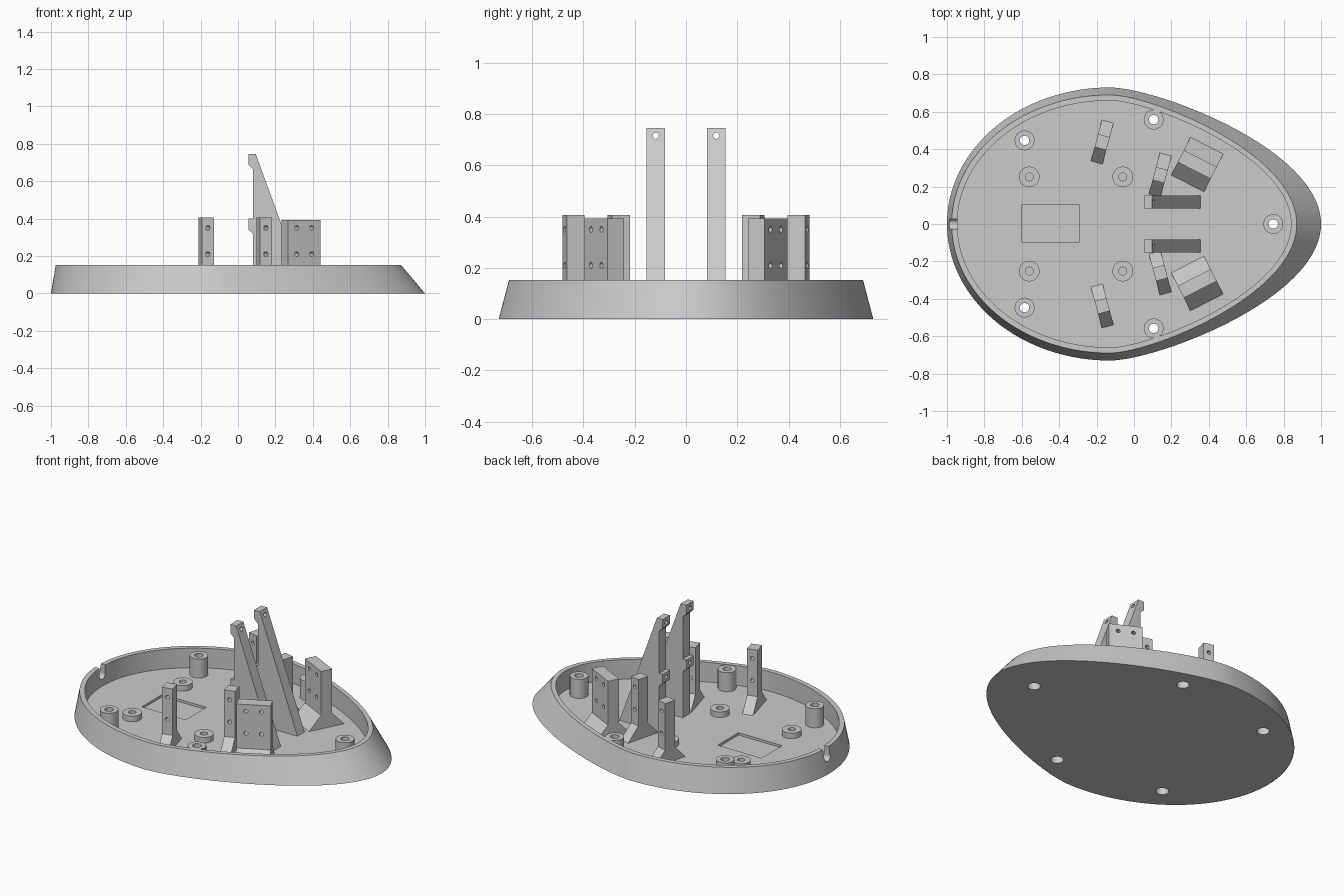
import bpy, bmesh, math
from mathutils import Matrix

cube = bpy.data.objects.get("Cube")
if cube:
    bpy.data.objects.remove(cube)

mat = bpy.data.materials.new("plain_grey")
mat.use_nodes = True
grey = (0.6, 0.6, 0.6, 1)
mat.diffuse_color = grey
next(n for n in mat.node_tree.nodes if n.type == 'BSDF_PRINCIPLED').inputs["Base Color"].default_value = grey

FLOOR, RIM = 0.03, 0.153


def make(name, bm, matrix=Matrix()):
    bmesh.ops.recalc_face_normals(bm, faces=bm.faces)
    bm.transform(matrix)
    me = bpy.data.meshes.new(name)
    bm.to_mesh(me)
    bm.free()
    me.materials.append(mat)
    ob = bpy.data.objects.new(name, me)
    bpy.context.collection.objects.link(ob)
    return ob


def cylinder(name, x, y, z0, z1, r, matrix=Matrix()):
    bm = bmesh.new()
    bmesh.ops.create_cone(bm, cap_ends=True, segments=40, radius1=r, radius2=r, depth=z1 - z0)
    bm.transform(Matrix.Translation((x, y, (z0 + z1) / 2)))
    return make(name, bm, matrix)


def box(name, x0, x1, y0, y1, z0, z1):
    bm = bmesh.new()
    bmesh.ops.create_cube(bm, size=1)
    size = Matrix.Diagonal((x1 - x0, y1 - y0, z1 - z0, 1))
    return make(name, bm, Matrix.Translation(((x0 + x1) / 2, (y0 + y1) / 2, (z0 + z1) / 2)) @ size)


def prism(name, profile, width, matrix):
    """Extrude a (y, z) profile along x, centred."""
    bm = bmesh.new()
    face = bm.faces.new([bm.verts.new((-width / 2, y, z)) for y, z in profile])
    ext = bmesh.ops.extrude_face_region(bm, geom=[face])
    verts = [v for v in ext["geom"] if isinstance(v, bmesh.types.BMVert)]
    bmesh.ops.translate(bm, verts=verts, vec=(width, 0, 0))
    return make(name, bm, matrix)


def cut(ob, cutter):
    cutter.hide_render = True
    mod = ob.modifiers.new("cut", 'BOOLEAN')
    mod.operation, mod.solver, mod.object = 'DIFFERENCE', 'EXACT', cutter
    bpy.context.view_layer.objects.active = ob
    bpy.ops.object.modifier_apply(modifier=mod.name)
    bpy.data.objects.remove(cutter)


def smooth(ob):
    bpy.ops.object.select_all(action='DESELECT')
    ob.select_set(True)
    bpy.context.view_layer.objects.active = ob
    bpy.ops.object.shade_smooth_by_angle(angle=math.radians(30))


# Egg outline: half ellipse on the blunt end, Bezier on the pointed end
def egg(left, right, w, n=40):
    c = -0.13
    half = []
    for i in range(n):
        t, s = i / n, 1 - i / n
        x = s**3 * right + 3 * s * s * t * right + 3 * s * t * t * (c + 0.22 * (right - c)) + t**3 * c
        y = 3 * s * s * t * 0.55 * w + 3 * s * t * t * w + t**3 * w
        half.append((x, y))
    for i in range(n + 1):
        a = math.pi / 2 * i / n
        half.append((c - (c - left) * math.sin(a), w * math.cos(a)))
    return half + [(x, -y) for x, y in half[-2:0:-1]]


# Tray: sloped outer wall, flat rim, straight inner wall, floor
bm = bmesh.new()
sections = [(egg(-1, 1, 0.73), 0), (egg(-0.975, 0.87, 0.69), RIM),
            (egg(-0.945, 0.84, 0.66), RIM), (egg(-0.945, 0.84, 0.66), FLOOR)]
rings = [[bm.verts.new((x, y, z)) for x, y in pts] for pts, z in sections]
for a, b in zip(rings, rings[1:]):
    for i in range(len(a)):
        j = (i + 1) % len(a)
        bm.faces.new((a[i], a[j], b[j], b[i]))
bm.faces.new(rings[0][::-1])
bm.faces.new(rings[-1])
tray = make("tray", bm)

# Floor pocket and cable notch in the rim
cut(tray, box("pocket_cutter", -0.6, -0.295, -0.1, 0.105, 0.015, 0.1))
cut(tray, box("notch_cutter", -1.1, -0.9, -0.028, 0.028, 0.1, 0.3))
cut(tray, cylinder("notch_round_cutter", 0, 0, -1.1, -0.9, 0.028,
                   Matrix.Translation((0, 0, 0.1)) @ Matrix.Rotation(math.pi / 2, 4, 'Y')))

# Screw posts with through holes, counterbored from below
posts = [(0.745, 0)] + [(x, s * y) for x, y in ((-0.585, 0.447), (0.105, 0.558)) for s in (1, -1)]
for x, y in posts:
    post = cylinder("screw_post", x, y, FLOOR, 0.15, 0.053)
    for ob in (tray, post):
        cut(ob, cylinder("bore_cutter", x, y, -0.1, 0.09, 0.037))
        cut(ob, cylinder("hole_cutter", x, y, -0.1, 0.3, 0.025))
    smooth(post)
smooth(tray)

# Low board standoffs
for x in (-0.56, -0.06):
    for s in (1, -1):
        standoff = cylinder("board_standoff", x, s * 0.252, FLOOR, 0.065, 0.055)
        cut(standoff, cylinder("hole_cutter", x, s * 0.252, FLOOR - 0.01, 0.1, 0.021))
        smooth(standoff)

ALONG_Y = Matrix.Rotation(-math.pi / 2, 4, 'X')


def drill(ob, place, x, z, y0, y1):
    m = place @ Matrix.Translation((x, 0, z)) @ ALONG_Y
    cut(ob, cylinder("drill_cutter", 0, 0, y0, y1, 0.012, m))


# Upright mounts with wedge feet: name, x, y, turn, width, top, hole columns
mounts = [("outer_mount", -0.17, 0.438, 15, 0.065, 0.407, [0]),
          ("inner_mount", 0.14, 0.262, 15, 0.065, 0.407, [0]),
          ("wide_mount", 0.338, 0.318, 27, 0.197, 0.392, [-0.045, 0.045])]
for name, x, y, turn, width, top, columns in mounts:
    for s, side in ((1, "back"), (-1, "front")):
        place = Matrix.Translation((x, s * y, 0)) @ Matrix.Rotation(-s * math.radians(turn), 4, 'Z')
        half = [(0.118, FLOOR - 0.005), (0.036, 0.115), (0.036, top)]
        profile = half + [(-u, z) for u, z in half[::-1]]
        mount = prism(side + "_" + name, profile, width, place)
        for col in columns:
            for z in (0.21, 0.35):
                drill(mount, place, col, z, -0.2, 0.2)
        smooth(mount)

# Tall sloping brackets with two drilled tabs
profile = [(0.08, FLOOR - 0.005), (0.08, 0.32), (0.055, 0.342), (0.055, 0.4), (0.08, 0.4), (0.08, 0.665),
           (0.055, 0.69), (0.055, 0.745), (0.095, 0.745), (0.358, FLOOR - 0.005)]
for s, side in ((1, "back"), (-1, "front")):
    place = Matrix.Translation((0, s * 0.118, 0)) @ Matrix.Rotation(-math.pi / 2, 4, 'Z')
    bracket = prism(side + "_tall_bracket", profile, 0.071, place)
    drill(bracket, place, 0, 0.715, 0, 0.2)
    drill(bracket, place, 0, 0.371, 0, 0.12)
    smooth(bracket)
